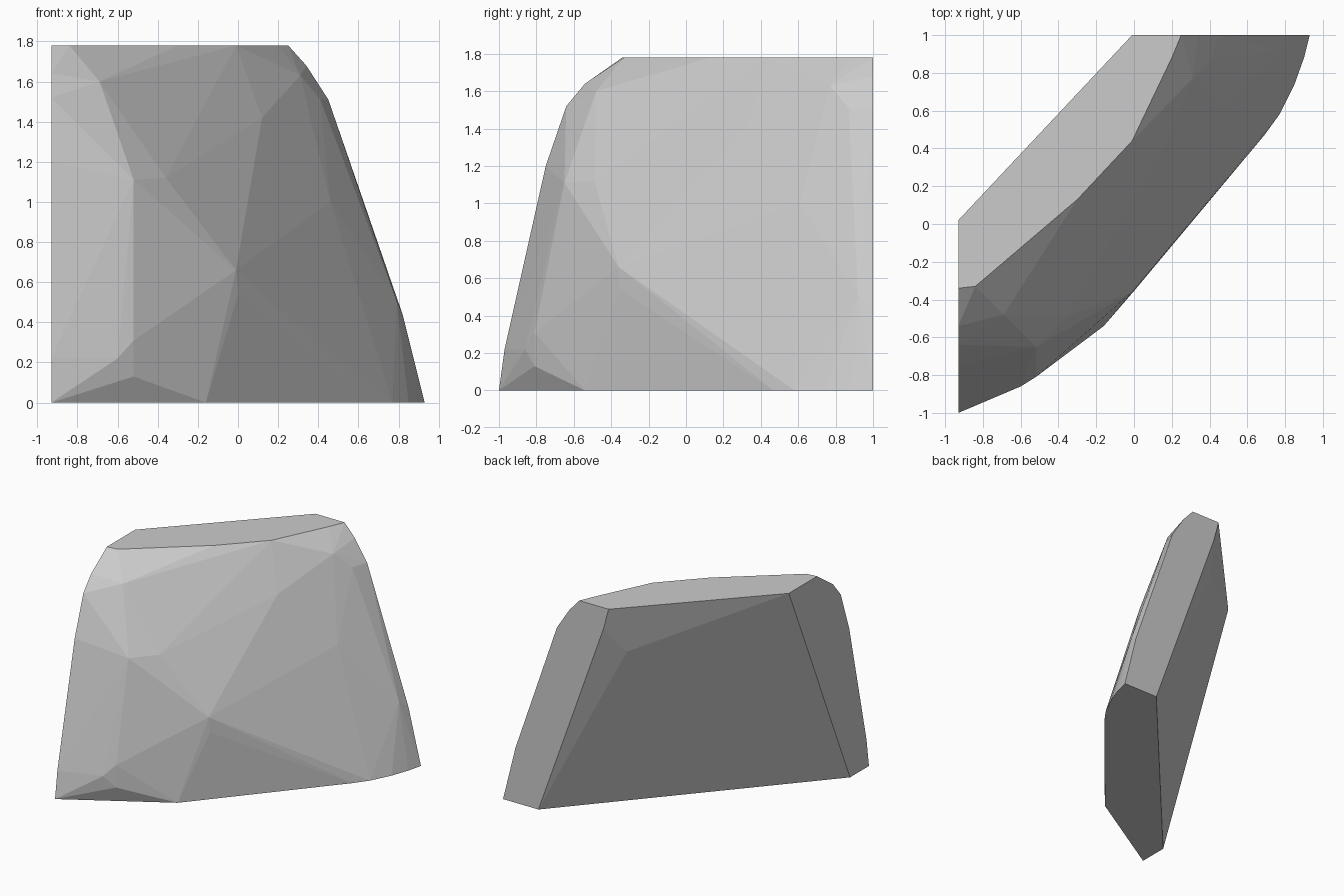
import bpy, bmesh

if "Cube" in bpy.data.objects:
    bpy.data.objects.remove(bpy.data.objects["Cube"])

H = 1.78    # flat top height
X0 = -0.93  # flat left side
Y1 = 1.0    # flat back end

# outlines lying in the flat planes of the boulder
floor = [(X0, -1), (-0.16, -0.54), (0.69, 0.47), (0.77, 0.58), (0.85, 0.74),
         (0.90, 0.88), (0.93, Y1), (0.615, Y1), (X0, -0.76)]
crown = [(X0, 0.02), (-0.01, Y1), (0.25, Y1), (0.20, 0.88), (-0.01, 0.44),
         (-0.30, 0.13), (-0.84, -0.33), (X0, -0.34)]
left_side = [(-0.97, 0.22), (-0.75, 1.20), (-0.64, 1.52), (-0.54, 1.64)]   # y, z
back_end = [(0.82, 0.44), (0.45, 1.51), (0.34, 1.68), (0.035, 1.61)]       # x, z

# facet corners on the rough front and the back
facets = [(-0.60, -0.86, 0.22), (-0.52, -0.81, 0.13), (-0.52, -0.81, 0.31),
          (-0.52, -0.65, 1.11), (-0.36, -0.49, 1.12), (-0.69, -0.48, 1.60),
          (0.0, -0.355, 0.54), (-0.01, -0.36, 0.66), (0.12, 0.33, 1.42),
          (0.46, 0.61, 1.00), (0.79, 0.92, 0.51), (0.31, 0.77, 1.63),
          (0.41, 0.87, 1.51), (-0.06, 0.84, 1.39)]

points = ([(x, y, 0) for x, y in floor] + [(x, y, H) for x, y in crown]
          + [(X0, y, z) for y, z in left_side]
          + [(x, Y1, z) for x, z in back_end] + facets)

# wrap the corners in a convex, flat-shaded shell
bm = bmesh.new()
for p in points:
    bm.verts.new(p)
hull = bmesh.ops.convex_hull(bm, input=bm.verts[:])
loose = [v for v in bm.verts if not v.link_faces]
bmesh.ops.delete(bm, geom=loose, context='VERTS')
bmesh.ops.dissolve_limit(bm, angle_limit=0.01, verts=bm.verts[:], edges=bm.edges[:])
bmesh.ops.recalc_face_normals(bm, faces=bm.faces[:])

mesh = bpy.data.meshes.new("boulder")
bm.to_mesh(mesh)
bm.free()
bpy.context.collection.objects.link(bpy.data.objects.new("boulder", mesh))
